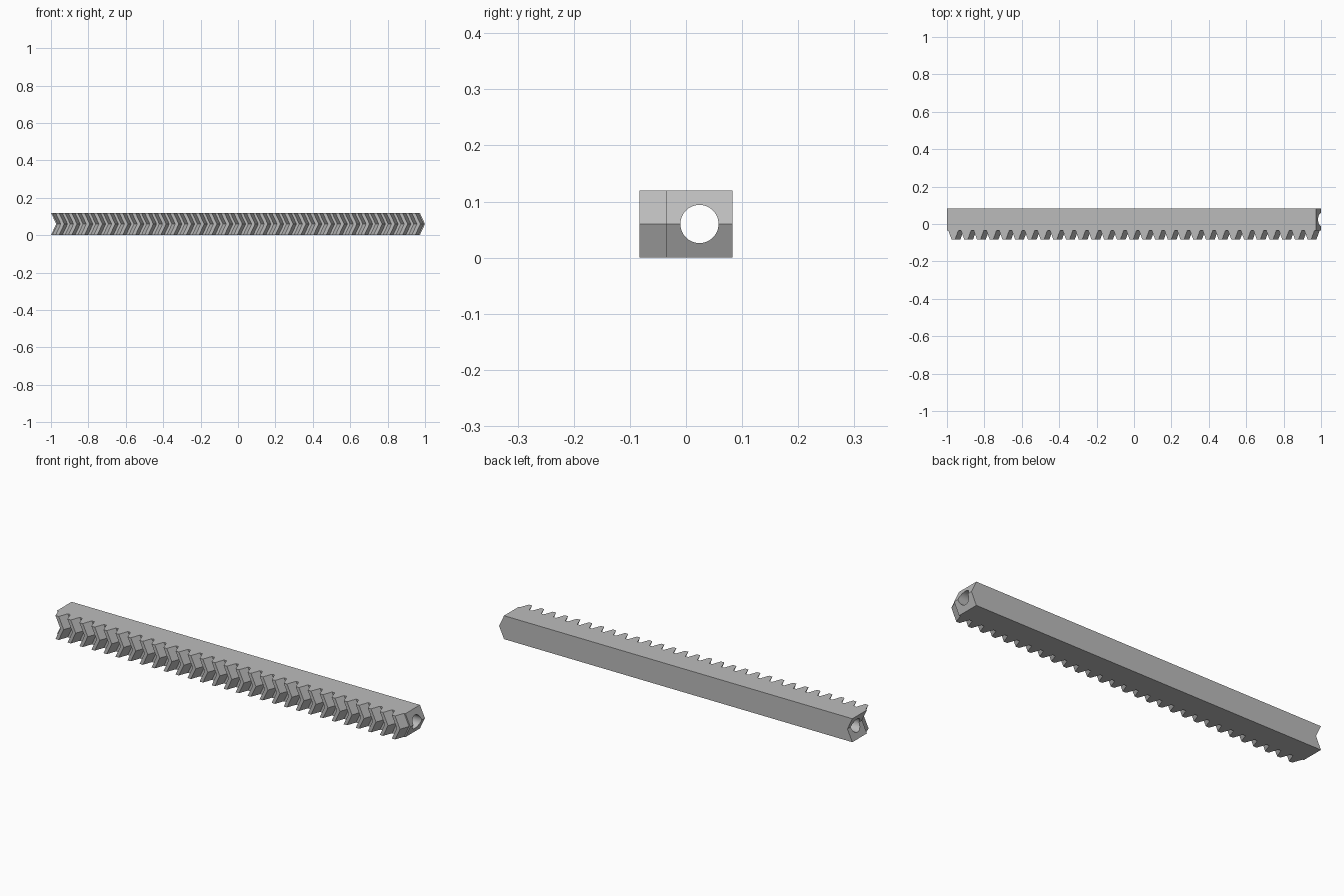
import bpy
import bmesh
import math

cube = bpy.data.objects.get("Cube")
if cube:
    bpy.data.objects.remove(cube)

# Rack dimensions
HALF_DEPTH = 0.083
HEIGHT = 0.12
ROOT_Y = -0.035
TEETH = 29
SHIFT = 0.028                      # chevron lead at mid height
PITCH = (2 - SHIFT) / TEETH
RUN = (HALF_DEPTH + ROOT_Y) * math.tan(math.radians(20))
GAP = 0.0145                       # flat between tooth roots
BORE_Y, BORE_R = 0.024, 0.034

steel = bpy.data.materials.new("steel_grey")
steel.use_nodes = True
grey = (0.5, 0.5, 0.5, 1)
steel.diffuse_color = grey
steel.node_tree.nodes["Principled BSDF"].inputs["Base Color"].default_value = grey

# Plan outline of the bar with its row of tapered teeth
end_x = 1 - SHIFT
outline = [(-1, HALF_DEPTH), (-1, ROOT_Y)]
for i in range(TEETH):
    a = -1 + i * PITCH + GAP / 2
    b = a + PITCH - GAP
    outline += [(a, ROOT_Y), (a + RUN, -HALF_DEPTH),
                (b - RUN, -HALF_DEPTH), (b, ROOT_Y)]
outline += [(end_x, ROOT_Y), (end_x, HALF_DEPTH)]

# Stack three outlines, the middle one pushed forward, to form the chevron
bm = bmesh.new()
rings = [[bm.verts.new((x + dx, y, z)) for x, y in outline]
         for z, dx in ((0, 0), (HEIGHT / 2, SHIFT), (HEIGHT, 0))]
for low, high in zip(rings, rings[1:]):
    for i in range(len(low)):
        j = (i + 1) % len(low)
        bm.faces.new((low[i], low[j], high[j], high[i]))
bm.faces.new(rings[0][::-1])
bm.faces.new(rings[2])
bmesh.ops.recalc_face_normals(bm, faces=bm.faces)
mesh = bpy.data.meshes.new("herringbone_rack")
bm.to_mesh(mesh)
bm.free()
rack = bpy.data.objects.new("herringbone_rack", mesh)
bpy.context.collection.objects.link(rack)
mesh.materials.append(steel)

# Round bore along the whole bar
bpy.ops.mesh.primitive_cylinder_add(
    vertices=64, radius=BORE_R, depth=3,
    location=(0, BORE_Y, HEIGHT / 2), rotation=(0, math.pi / 2, 0))
cutter = bpy.context.object
cutter.name = "bore_cutter"
cutter.hide_render = True
cutter.data.materials.append(steel)

bore = rack.modifiers.new("bore", "BOOLEAN")
bore.operation = "DIFFERENCE"
bore.solver = "EXACT"
bore.object = cutter

bpy.ops.object.select_all(action="DESELECT")
rack.select_set(True)
bpy.context.view_layer.objects.active = rack
bpy.ops.object.modifier_apply(modifier="bore")
bpy.data.objects.remove(cutter)
bpy.ops.object.shade_smooth_by_angle(angle=math.radians(15))
